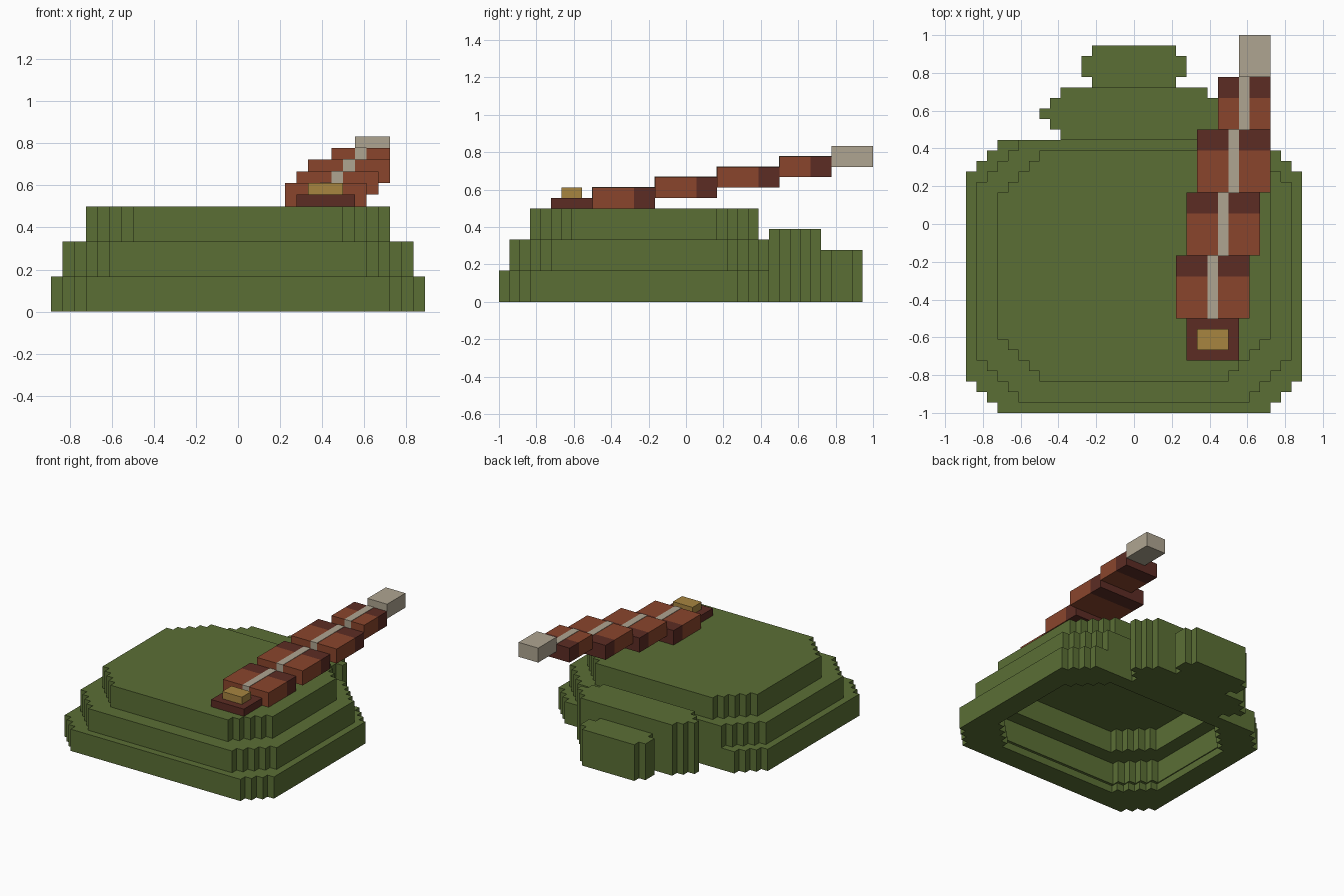
import bpy, bmesh

cube = bpy.data.objects.get("Cube")
if cube:
    bpy.data.objects.remove(cube, do_unlink=True)

U = 1 / 18  # one grid cell


def srgb(r, g, b):
    def lin(c):
        c /= 255
        return c / 12.92 if c <= 0.04045 else ((c + 0.055) / 1.055) ** 2.4
    return (lin(r), lin(g), lin(b), 1)


def material(name, *rgb):
    m = bpy.data.materials.new(name)
    m.use_nodes = True
    m.diffuse_color = srgb(*rgb)
    m.node_tree.nodes["Principled BSDF"].inputs["Base Color"].default_value = srgb(*rgb)
    return m


GREEN = material("olive green", 91, 111, 53)
BROWN = material("rust brown", 138, 69, 44)
DARK = material("dark brown", 92, 44, 36)
GOLD = material("gold", 167, 133, 64)
BEIGE = material("beige", 175, 165, 145)


def prism(name, pts, z0, z1, mat):
    """Extrude a flat outline, given in grid cells, from z0 to z1."""
    bm = bmesh.new()
    face = bm.faces.new([bm.verts.new((x * U, y * U, z0 * U)) for x, y in pts])
    up = bmesh.ops.extrude_face_region(bm, geom=[face])["geom"]
    bmesh.ops.translate(bm, vec=(0, 0, (z1 - z0) * U),
                        verts=[v for v in up if isinstance(v, bmesh.types.BMVert)])
    bmesh.ops.recalc_face_normals(bm, faces=bm.faces)
    mesh = bpy.data.meshes.new(name)
    bm.to_mesh(mesh)
    bm.free()
    mesh.materials.append(mat)
    obj = bpy.data.objects.new(name, mesh)
    bpy.context.collection.objects.link(obj)
    return obj


def box(name, x0, x1, y0, y1, z0, z1, mat):
    return prism(name, [(x0, y0), (x1, y0), (x1, y1), (x0, y1)], z0, z1, mat)


def outline(rows):
    """Mirrored stepped outline from (half width, front, back), widest first."""
    back, front = [], []
    for i, (w, f, b) in enumerate(rows):
        if i:
            back.append((w, rows[i - 1][2]))
            front.append((w, rows[i - 1][1]))
        back.append((w, b))
        front.append((w, f))
    right = front[::-1] + back
    return right + [(-x, y) for x, y in reversed(right)]


def stepped(w, front, back, steps):
    """Rounded square whose corners are stairs of single cells."""
    return outline([(w - i, front + steps - i, back - steps + i)
                    for i in range(steps + 1)])


def carve(obj, cutters):
    for pts, z0, z1 in cutters:
        cutter = prism("cavity_cutter", pts, z0, z1, GREEN)
        cutter.hide_render = True
        mod = obj.modifiers.new("cavity", 'BOOLEAN')
        mod.operation, mod.solver, mod.object = 'DIFFERENCE', 'EXACT', cutter
        bpy.context.view_layer.objects.active = obj
        bpy.ops.object.modifier_apply(modifier=mod.name)
        bpy.data.objects.remove(cutter, do_unlink=True)


# Hollow body in three stepped tiers
lip = (stepped(13, -15, 6, 4), -1, 1.5)
low_cavity = (stepped(15, -17, 7, 3), 1, 2)
mid_cavity = (stepped(14, -16, 7, 4), 1.5, 5)
top_cavity = (stepped(12, -14, 6, 4), 4.5, 8)
carve(prism("lower_tier", stepped(16, -18, 8, 3), 0, 3, GREEN),
      [lip, low_cavity, mid_cavity])
carve(prism("middle_tier", stepped(15, -17, 8, 4), 3, 6, GREEN),
      [mid_cavity, top_cavity])
carve(prism("upper_tier", stepped(13, -15, 7, 4), 6, 9, GREEN), [top_cavity])

# Back extensions
prism("back_bulge", outline([(9, 10, 11), (8, 9, 12), (7, 8, 13)]), 0, 7, GREEN)
prism("back_end", outline([(5, 14, 16), (4, 13, 17)]), 0, 5, GREEN)

# Feather: holder, stud, overlapping vane segments, quill tip
box("feather_holder", 5, 10, -13, -9, 9, 10, DARK)
box("feather_stud", 6, 9, -12, -10, 10, 11, GOLD)
spans = [(4, 11, -9, -3), (5, 12, -3, 3), (6, 13, 3, 9), (8, 13, 9, 14)]
for i, (x0, x1, y0, y1) in enumerate(spans):
    z = 9 + i
    box(f"feather_vane_{i + 1}", x0, x1, y0, y1 - 2, z, z + 2, BROWN)
    box(f"feather_band_{i + 1}", x0, x1, y1 - 2, y1, z, z + 2, DARK)
    box(f"feather_shaft_{i + 1}", 7 + i, 8 + i, y0 - 0.05, y1, z + 1, z + 2.05, BEIGE)
box("feather_tip", 10, 13, 14, 18, 13, 15, BEIGE)
